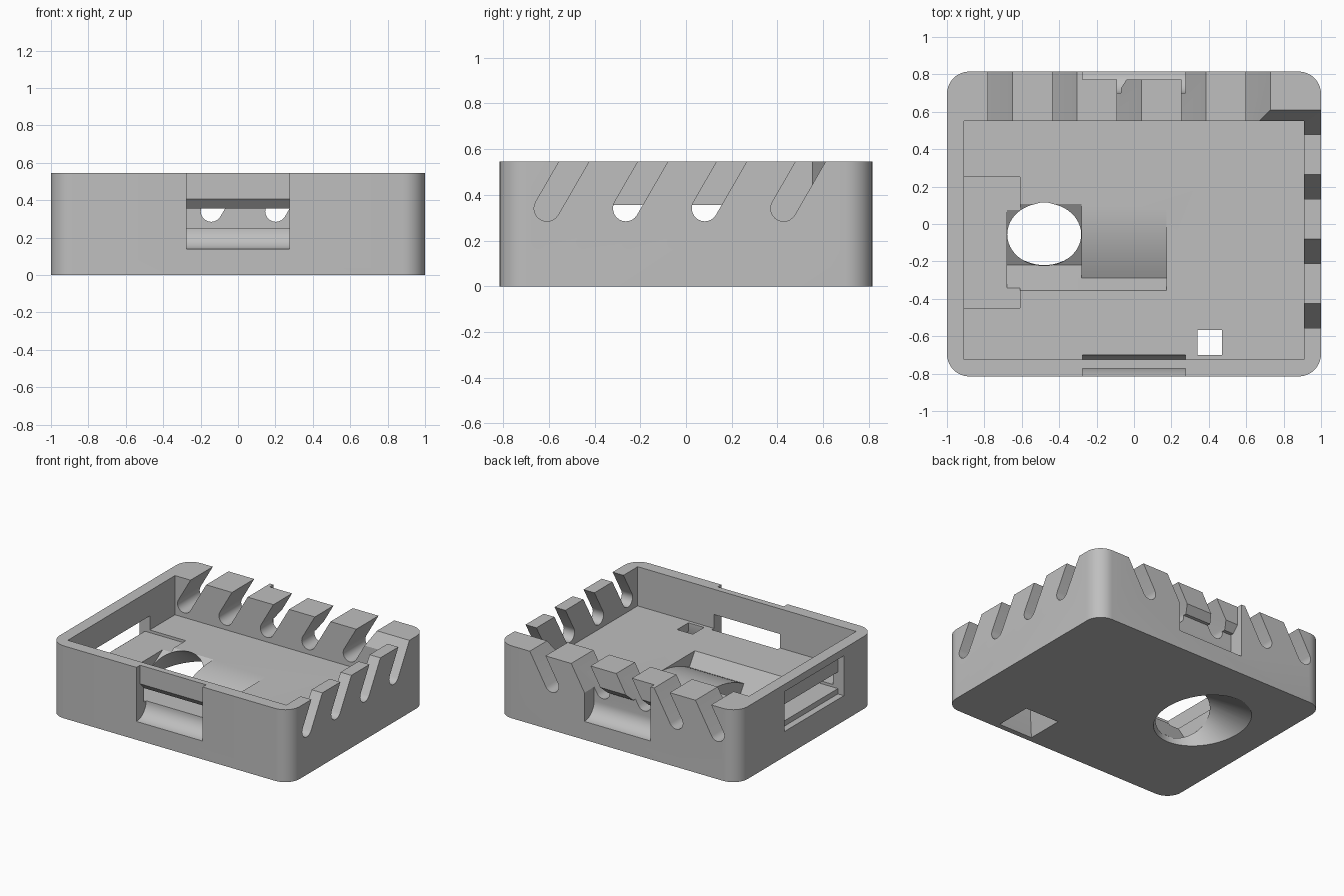
import bpy, bmesh, math
from mathutils import Vector, Matrix

if "Cube" in bpy.data.objects:
    bpy.data.objects.remove(bpy.data.objects["Cube"], do_unlink=True)

W, D, H = 1.0, 0.815, 0.545     # half width, half depth, height
FLOOR = 0.25
CLIP = 0.275                    # half width of the latch recesses

plastic = bpy.data.materials.new("grey plastic")
plastic.use_nodes = True
GREY = (0.52, 0.52, 0.52, 1)
plastic.diffuse_color = GREY
plastic.node_tree.nodes["Principled BSDF"].inputs["Base Color"].default_value = GREY


def add_object(name, bm):
    bmesh.ops.recalc_face_normals(bm, faces=bm.faces[:])
    mesh = bpy.data.meshes.new(name)
    bm.to_mesh(mesh)
    bm.free()
    mesh.materials.append(plastic)
    obj = bpy.data.objects.new(name, mesh)
    bpy.context.collection.objects.link(obj)
    return obj


def prism(name, profile, axis, start, end):
    """Extrude a profile along x (profile is y, z) or y (profile is x, z)."""
    bm = bmesh.new()

    def place(t, p):
        return (t, p[0], p[1]) if axis == "x" else (p[0], t, p[1])
    face = bm.faces.new([bm.verts.new(place(start, p)) for p in profile])
    out = bmesh.ops.extrude_face_region(bm, geom=[face])
    shift = Vector(place(end - start, (0, 0)))
    bmesh.ops.translate(bm, vec=shift, verts=[v for v in out["geom"] if isinstance(v, bmesh.types.BMVert)])
    return add_object(name, bm)


def box(name, x0, x1, y0, y1, z0, z1):
    return prism(name, [(y0, z0), (y1, z0), (y1, z1), (y0, z1)], "x", x0, x1)


def cone(name, r_bottom, r_top, depth, matrix, sides):
    bm = bmesh.new()
    bmesh.ops.create_cone(bm, cap_ends=True, segments=sides, radius1=r_bottom,
                          radius2=r_top, depth=depth, matrix=matrix)
    return add_object(name, bm)


def slot_profile(top):
    """Leaning slot with a round lower end."""
    lean, r = math.radians(30), 0.0565
    up = Vector((math.sin(lean), math.cos(lean)))
    side = Vector((up.y, -up.x))
    centre = Vector((top, H)) - up * 0.236
    pts = [centre + side * r * math.cos(a) - up * r * math.sin(a)
           for a in [math.pi * i / 12 for i in range(13)]]
    return pts + [centre - side * r + up * 0.35, centre + side * r + up * 0.35]


# Case body with rounded upright corners
bm = bmesh.new()
bmesh.ops.create_cube(bm, size=1, matrix=Matrix.Translation((0, 0, H / 2)) @ Matrix.Diagonal((2 * W, 2 * D, H, 1)))
upright = [e for e in bm.edges if abs(e.verts[0].co.z - e.verts[1].co.z) > 0.1]
bmesh.ops.bevel(bm, geom=upright, offset=0.12, segments=10, profile=0.5, affect="EDGES")
case = add_object("case_body", bm)

cutters = [box("cavity_cutter", -0.91, 0.91, -0.725, 0.55, FLOOR, 0.7)]

# Leaning slots in the back and side walls
for i in range(5):
    cutters.append(prism("back_slot_cutter", slot_profile(-0.715 + 0.345 * i), "y", 0.5, 0.9))
for i in range(4):
    cutters.append(prism("side_slot_cutter", slot_profile(-0.49 + 0.345 * i), "x", 0.66, 1.1))

# Latch recesses: scooped sill, sloped lintel, thinned wall above
scoop = [(D - 0.115 * math.sin(a), FLOOR - 0.112 * math.cos(a))
         for a in [math.pi / 2 * i / 12 for i in range(13)]]
latch = [(0.9, scoop[0][1])] + scoop + [(0.70, 0.355), (0.725, 0.355), (0.772, 0.405), (0.772, 0.6), (0.9, 0.6)]
for sign in (-1, 1):
    cutters.append(prism("latch_cutter", [(sign * y, z) for y, z in latch], "x", -CLIP, CLIP))

# Plug window with a wider outer recess and a shallow pocket in the floor
cutters.append(box("window_recess_cutter", -1.1, -0.95, -0.45, 0.255, 0.19, 0.49))
cutters.append(box("window_cutter", -1.05, -0.61, -0.45, 0.25, 0.23, 0.355))

# Tilted lens seat and the curved ribbon relief beside it
seat = [(0.108, FLOOR), (-0.22, 0.045), (-0.355, FLOOR), (-0.355, 0.3), (0.108, 0.3)]
cutters.append(prism("lens_seat_cutter", seat, "x", -0.68, -0.28))
ramp = [(-0.29 + 0.38 * t, FLOOR - 0.1 * (1 - t) ** 2) for t in [i / 10 for i in range(11)]]
relief = [(-0.355, 0.3), (-0.355, FLOOR)] + ramp + [(0.09, 0.3)]
cutters.append(prism("ribbon_relief_cutter", relief, "x", -0.3, 0.175))

# Flared lens opening, tilted toward the back
tilt, flare, length = math.radians(32), math.tan(math.radians(27)), 0.8
lens = (Matrix.Translation((-0.48, -0.056, 0.148)) @ Matrix.Rotation(tilt, 4, "X")
        @ Matrix.Translation((0, 0, -length / 2 + 0.005)))
cutters.append(cone("lens_cutter", 0.195 + flare * length, 0.195, length, lens, 64))

# Square sensor hole, flared underneath
hole = (0.405, -0.633)
cutters.append(box("sensor_hole_cutter", hole[0] - 0.065, hole[0] + 0.065,
                   hole[1] - 0.067, hole[1] + 0.067, -0.1, 0.4))
root2 = math.sqrt(2)
turn = Matrix.Translation((*hole, 0.09)) @ Matrix.Rotation(math.pi / 4, 4, "Z")
cutters.append(cone("sensor_flare_cutter", 0.145 * root2, 0.066 * root2, 0.2, turn, 4))

# Cut everything out of the body
bpy.context.view_layer.objects.active = case
for cutter in cutters:
    mod = case.modifiers.new("cut", "BOOLEAN")
    mod.operation = "DIFFERENCE"
    mod.solver = "EXACT"
    mod.object = cutter
    bpy.ops.object.modifier_apply(modifier=mod.name)
for cutter in cutters:
    bpy.data.objects.remove(cutter, do_unlink=True)

bpy.ops.object.select_all(action="DESELECT")
case.select_set(True)
bpy.ops.object.shade_smooth_by_angle(angle=math.radians(25))
